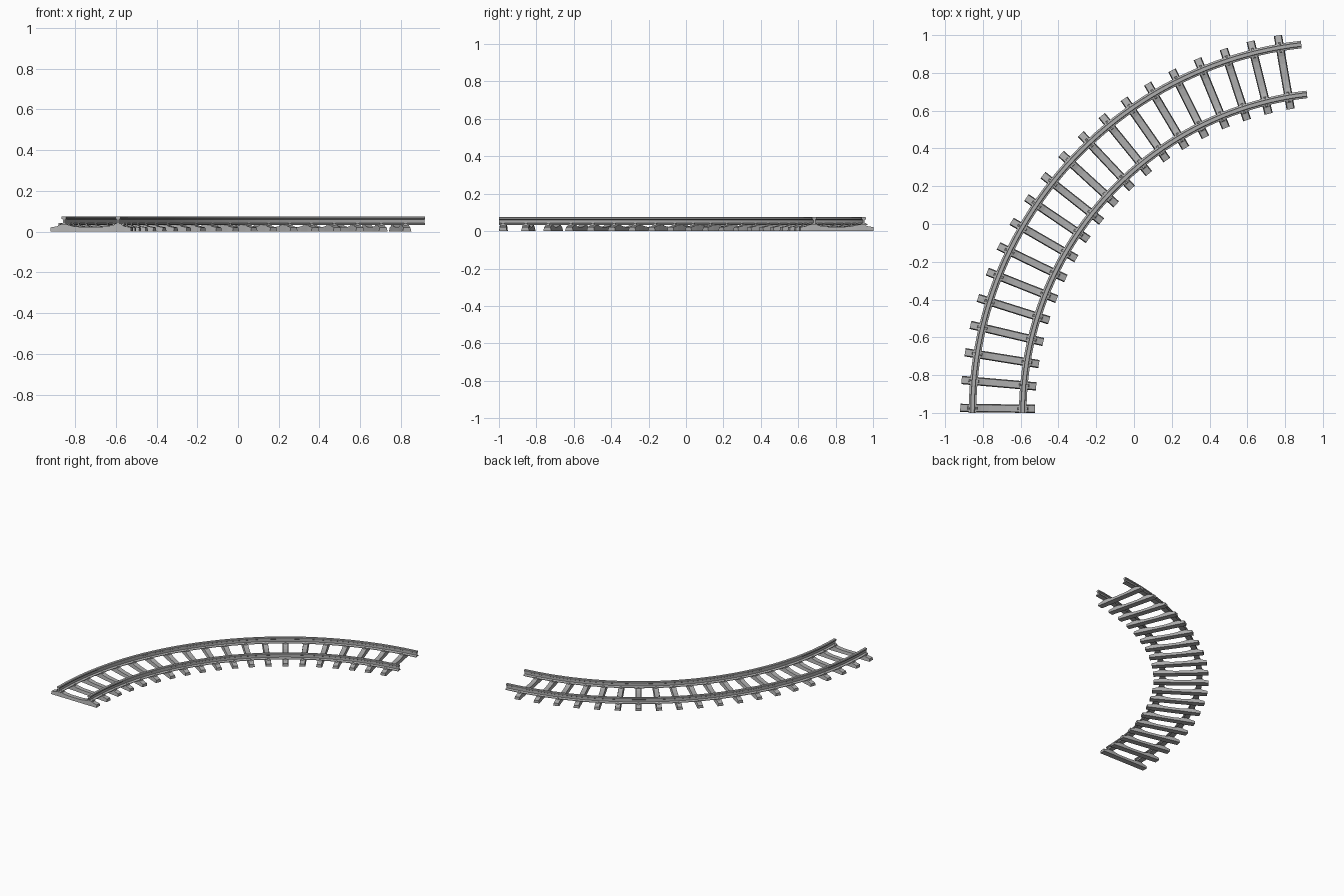
import bpy, bmesh
from math import sin, cos, radians
from mathutils import Matrix, Vector

cube = bpy.data.objects.get("Cube")
if cube:
    bpy.data.objects.remove(cube, do_unlink=True)

CENTRE = Vector((1.108, -1.0, 0))
OUTER, INNER = 1.963, 1.697
MID = (OUTER + INNER) / 2
SWEEP = 83.5

grey = bpy.data.materials.new("weathered grey")
grey.use_nodes = True
grey.diffuse_color = (0.42, 0.42, 0.42, 1)
grey.node_tree.nodes["Principled BSDF"].inputs["Base Color"].default_value = (0.42, 0.42, 0.42, 1)


def arc_point(radius, degrees, z=0):
    a = radians(degrees)
    return CENTRE + Vector((-radius * cos(a), radius * sin(a), z))


def loft(name, rings):
    """Skin a row of closed rings and cap both ends."""
    bm = bmesh.new()
    rows = [[bm.verts.new(p) for p in ring] for ring in rings]
    n = len(rows[0])
    for a, b in zip(rows, rows[1:]):
        for i in range(n):
            j = (i + 1) % n
            bm.faces.new((a[i], a[j], b[j], b[i]))
    bm.faces.new(rows[0])
    bm.faces.new(rows[-1])
    bmesh.ops.recalc_face_normals(bm, faces=bm.faces)
    mesh = bpy.data.meshes.new(name)
    bm.to_mesh(mesh)
    bm.free()
    mesh.materials.append(grey)
    obj = bpy.data.objects.new(name, mesh)
    bpy.context.collection.objects.link(obj)
    return obj


# Rails: foot, web and head swept round the bend
half = [(0.020, 0.033), (0.020, 0.037), (0.005, 0.043), (0.005, 0.060),
        (0.012, 0.064), (0.012, 0.072), (0.009, 0.075)]
section = half + [(-x, z) for x, z in reversed(half)]
STEPS = 48
for name, radius in (("outer_rail", OUTER), ("inner_rail", INNER)):
    rail = loft(name, [[arc_point(radius + x, SWEEP * s / STEPS, z) for x, z in section]
                       for s in range(STEPS + 1)])
    bpy.ops.object.select_all(action='DESELECT')
    rail.select_set(True)
    bpy.context.view_layer.objects.active = rail
    bpy.ops.object.shade_smooth_by_angle(angle=radians(25))

# Sleeper: tapered sides, raised rail seats and a lower waist
stations = [(0.198, 0.021), (0.165, 0.027), (0.155, 0.033), (0.108, 0.033),
            (0.085, 0.027), (0.045, 0.023)]
stations += [(-x, z) for x, z in reversed(stations)]
sleeper = loft("sleeper_01", [[(x, -0.022, 0), (x, 0.022, 0), (x, 0.017, z), (x, -0.017, z)]
                              for x, z in stations])

# Rail clips: small wedges holding both edges of each rail foot
bm = bmesh.new()
for seat in (OUTER - MID, INNER - MID):
    for side in (-1, 1):
        place = Matrix.Translation((seat + side * 0.021, 0, 0.037))
        made = bmesh.ops.create_cube(bm, size=1, matrix=place @ Matrix.Diagonal((0.012, 0.014, 0.012, 1)))
        for v in made["verts"]:
            if v.co.z > 0.037:
                v.co.x += (seat + side * 0.021 - v.co.x) * 0.4
clip_mesh = bpy.data.meshes.new("rail_clips")
bm.to_mesh(clip_mesh)
bm.free()
clip_mesh.materials.append(grey)

# Repeat sleepers and clips along the bend
COUNT = 20
for i in range(COUNT):
    angle = 0.75 + i * 4.18
    if i:
        tie = bpy.data.objects.new(f"sleeper_{i + 1:02d}", sleeper.data)
        bpy.context.collection.objects.link(tie)
    else:
        tie = sleeper
    clips = bpy.data.objects.new(f"rail_clips_{i + 1:02d}", clip_mesh)
    bpy.context.collection.objects.link(clips)
    for obj in (tie, clips):
        obj.location = arc_point(MID, angle)
        # local +x points away from the centre of the bend
        obj.rotation_euler.z = radians(180 - angle)
